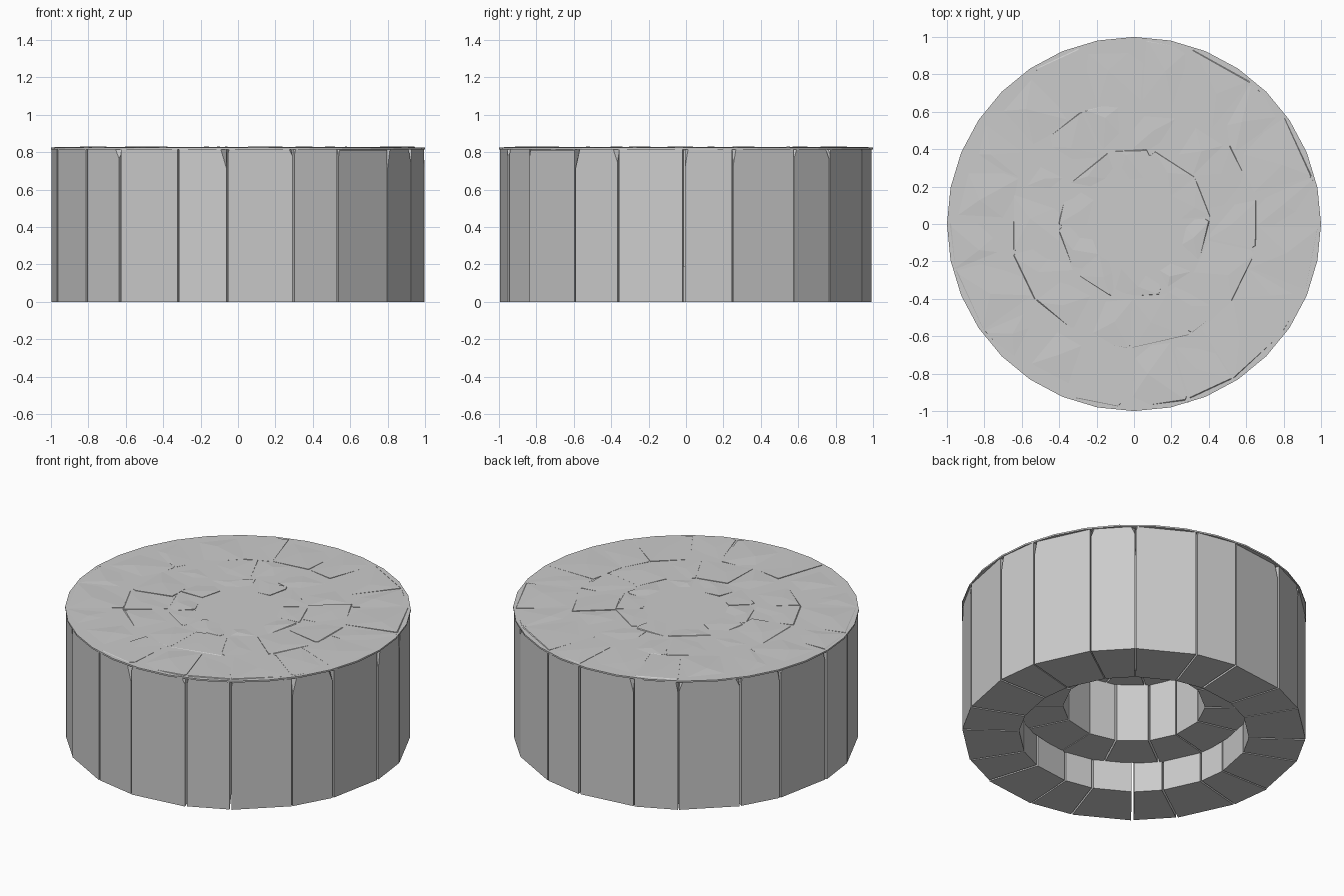
import bpy, bmesh, math, random
from mathutils import Vector

if "Cube" in bpy.data.objects:
    bpy.data.objects.remove(bpy.data.objects["Cube"])

random.seed(7)
TOP = 0.826


def polar(r, a, z):
    return Vector((r * math.cos(a), r * math.sin(a), z))


def chip(bm, point, normal):
    """Slice a piece off the block and cap the cut."""
    geom = bm.verts[:] + bm.edges[:] + bm.faces[:]
    res = bmesh.ops.bisect_plane(bm, geom=geom, plane_co=point, plane_no=normal,
                                 clear_outer=True)
    cut = [e for e in res['geom_cut'] if isinstance(e, bmesh.types.BMEdge)]
    bmesh.ops.holes_fill(bm, edges=cut, sides=0)


def stone(name, r_in, r_out, z0, a0, a1):
    """Flat-faced wedge with a slightly uneven top and chipped upper edges."""
    gap = random.uniform(0.002, 0.008)
    ro = r_out - random.uniform(0, 0.008)
    corners = [(r_in, a0 + gap / r_in), (ro, a0 + gap / ro),
               (ro, a1 - gap / ro), (r_in, a1 - gap / r_in)]
    bm = bmesh.new()
    low = [bm.verts.new(polar(r, a, z0)) for r, a in corners]
    high = [bm.verts.new(polar(r, a, TOP + random.uniform(-0.006, 0.004)))
            for r, a in corners]
    bm.faces.new(low[::-1])
    top = bm.faces.new(high)
    for i in range(4):
        j = (i + 1) % 4
        bm.faces.new((low[i], low[j], high[j], high[i]))
    # raised, off-centre crown on the top face
    mid = bmesh.ops.poke(bm, faces=[top])['verts'][0]
    mid.co += Vector((random.uniform(-.04, .04), random.uniform(-.04, .04), 0))
    mid.co.z = TOP + random.uniform(0.001, 0.005)
    # worn outer top edge
    am = (a0 + a1) / 2
    chip(bm, polar(ro * math.cos((a1 - a0) / 2) - 0.012, am, TOP),
         polar(1, am, random.uniform(0.8, 1.6)))
    # broken vertical corners near the top
    for a, s in ((a0, -1), (a1, 1)):
        if random.random() < 0.6:
            side = polar(1, a + s * math.pi / 2, 0)
            n = (polar(1, a, 0) * 0.8 + side + Vector((0, 0, random.uniform(0.15, 0.6))))
            p = polar(ro, a, TOP) - n.normalized() * random.uniform(0.012, 0.03)
            chip(bm, p, n.normalized())
    bmesh.ops.recalc_face_normals(bm, faces=bm.faces[:])
    me = bpy.data.meshes.new(name)
    bm.to_mesh(me)
    bm.free()
    bpy.context.collection.objects.link(bpy.data.objects.new(name, me))


def ring(name, pairs, wide, r_in, r_out, z0, start):
    """Ring of stones alternating narrow and wide."""
    step = 2 * math.pi / pairs
    for k in range(pairs):
        a = math.radians(start) + k * step
        split = a + step * (1 - wide)
        stone(name, r_in, r_out, z0, a, split)
        stone(name, r_in, r_out, z0, split, a + step)


# three stepped rings of stones, shallower toward the middle
ring("outer_stone", 10, 0.58, 0.665, 0.998, 0.0, -0.6)
ring("middle_stone", 7, 0.54, 0.41, 0.68, 0.19, -12)
ring("inner_stone", 5, 0.55, 0.25, 0.425, 0.56, 5)

# round slab filling the joints and the centre
bpy.ops.mesh.primitive_cylinder_add(vertices=32, radius=1.0, depth=0.01,
                                    location=(0, 0, TOP - 0.006))
bpy.context.object.name = "top_slab"
